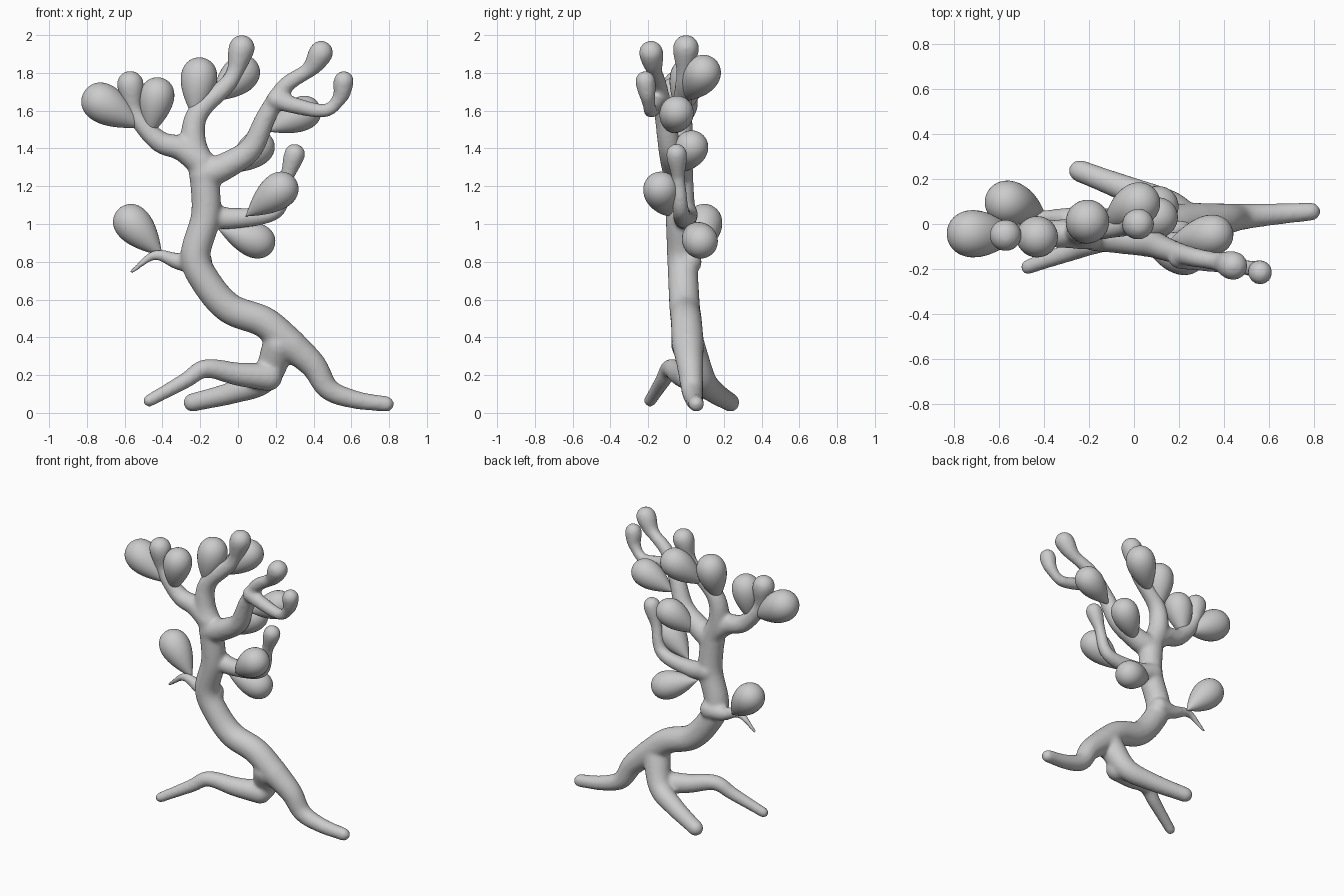
import bpy, bmesh
from math import sin, cos, pi
from mathutils import Vector

if "Cube" in bpy.data.objects:
    bpy.data.objects.remove(bpy.data.objects["Cube"])


def sweep(bm, path, radii, sides=20):
    """Skin circular rings along a path and close both ends."""
    rings, side = [], None
    for i, (p, r) in enumerate(zip(path, radii)):
        t = (path[min(i + 1, len(path) - 1)] - path[max(i - 1, 0)]).normalized()
        side = side or t.orthogonal()
        side = (side - t * side.dot(t)).normalized()
        up = t.cross(side)
        rings.append([bm.verts.new(p + r * (side * cos(a) + up * sin(a)))
                      for a in (2 * pi * k / sides for k in range(sides))])
    for a, b in zip(rings, rings[1:]):
        for k in range(sides):
            n = (k + 1) % sides
            bm.faces.new((a[k], a[n], b[n], b[k]))
    bm.faces.new(rings[0][::-1])
    bm.faces.new(rings[-1])


def limb(bm, y0, y1, r0, r1, club, pts, steps=8):
    """Smooth tapered tube through (x, z) points, with domed ends and optional club tip."""
    q = [Vector((x, 0, z)) for x, z in pts]
    q = [2 * q[0] - q[1]] + q + [2 * q[-1] - q[-2]]
    path = []
    for a, b, c, d in zip(q, q[1:], q[2:], q[3:]):
        for t in (s / steps for s in range(steps)):
            path.append(0.5 * (2 * b + (c - a) * t + (2 * a - 5 * b + 4 * c - d) * t * t
                               + (3 * b - a - 3 * c + d) * t ** 3))
    path.append(q[-2])
    dist = [0]
    for a, b in zip(path, path[1:]):
        dist.append(dist[-1] + (b - a).length)
    rad = []
    for p, s in zip(path, dist):
        t = s / dist[-1]
        p.y = y0 + (y1 - y0) * t
        k = max(0, 1 - (dist[-1] - s) / 0.15) if club else 0
        rad.append(r1 + (r0 - r1) * (1 - t) ** 1.4 + 0.75 * r1 * k * k * (3 - 2 * k))
    d0 = (path[0] - path[1]).normalized()
    d1 = (path[-1] - path[-2]).normalized()
    angles = [pi / 2 * k / 6 for k in range(1, 6)] + [1.52]
    head = [path[0] + d0 * rad[0] * sin(a) for a in reversed(angles)]
    tail = [path[-1] + d1 * rad[-1] * sin(a) for a in angles]
    sweep(bm, head + path + tail,
          [rad[0] * cos(a) for a in reversed(angles)] + rad + [rad[-1] * cos(a) for a in angles])


def finish(name, bm):
    bmesh.ops.recalc_face_normals(bm, faces=bm.faces)
    for f in bm.faces:
        f.smooth = True
    me = bpy.data.meshes.new(name)
    bm.to_mesh(me)
    bm.free()
    ob = bpy.data.objects.new(name, me)
    bpy.context.collection.objects.link(ob)
    return ob


bm = bmesh.new()
# right root, trunk, top stem
limb(bm, .01, .055, .085, .042, False, [(.28, .36), (.40, .25), (.48, .125), (.62, .07), (.785, .047)])
limb(bm, .01, -.04, .085, .078, False,
     [(.28, .36), (.14, .48), (-.04, .55), (-.16, .68), (-.225, .83), (-.17, 1.05), (-.18, 1.28)])
limb(bm, -.04, 0, .078, .04, True, [(-.18, 1.28), (-.235, 1.43), (-.21, 1.59), (-.04, 1.76), (.02, 1.932)])
# left roots, front and back
limb(bm, .02, -.19, .075, .034, False, [(.16, .19), (0, .205), (-.17, .235), (-.28, .17), (-.47, .065)])
limb(bm, .01, .235, .09, .05, False, [(.22, .36), (.14, .18), (-.02, .11), (-.24, .055)])
# low left twig, middle right branch
limb(bm, .02, .04, .065, .014, False, [(-.2, .8), (-.31, .8), (-.44, .835), (-.56, .75)])
limb(bm, 0, -.05, .065, .032, True, [(-.16, 1.05), (-.03, 1.03), (.2, 1.07), (.26, 1.25), (.3, 1.37)])
# upper left branch, upper right branch and its side fork
limb(bm, -.04, -.05, .075, .041, True, [(-.2, 1.33), (-.3, 1.4), (-.42, 1.44), (-.54, 1.58), (-.57, 1.74)])
limb(bm, -.04, -.185, .08, .037, True,
     [(-.18, 1.26), (-.06, 1.31), (.07, 1.4), (.15, 1.57), (.25, 1.73), (.38, 1.82), (.44, 1.907)])
limb(bm, -.15, -.215, .05, .031, True, [(.2, 1.66), (.29, 1.63), (.46, 1.6), (.54, 1.67), (.56, 1.757)])
tree = finish("trunk_and_branches", bm)
# fuse limbs into one soft surface
fuse = tree.modifiers.new("fuse", 'REMESH')
fuse.mode = 'VOXEL'
fuse.voxel_size = 0.011
fuse.use_smooth_shade = True
soften = tree.modifiers.new("soften", 'SMOOTH')
soften.factor = 0.5
soften.iterations = 12

# teardrop leaves: stem end, round tip
leaves = [
    ((-.50, -.05, 1.51), (-.815, -.04, 1.70)),
    ((-.47, -.05, 1.46), (-.41, -.06, 1.775)),
    ((-.23, -.03, 1.55), (-.195, .03, 1.88)),
    ((-.14, -.01, 1.65), (.085, .13, 1.86)),
    ((.15, -.08, 1.49), (.43, -.035, 1.63)),
    ((-.06, -.05, 1.27), (.17, .06, 1.46)),
    ((-.11, .02, .98), (.19, .10, .88)),
    ((.04, -.09, 1.04), (.30, -.15, 1.24)),
    ((-.40, .06, .83), (-.63, .11, 1.08)),
]
N = 28
us = [0.12 + (pi - 0.14) * k / N for k in range(N + 1)]
shape = [sin(u) * sin(u / 2) ** 1.1 for u in us]
for i, (a, b) in enumerate(leaves):
    a, b = Vector(a), Vector(b)
    scale = 0.285 * (b - a).length / max(shape)
    bm = bmesh.new()
    sweep(bm, [a.lerp(b, (1 - cos(u)) / 2) for u in us], [scale * s for s in shape], 32)
    finish(f"leaf_{i + 1}", bm)
